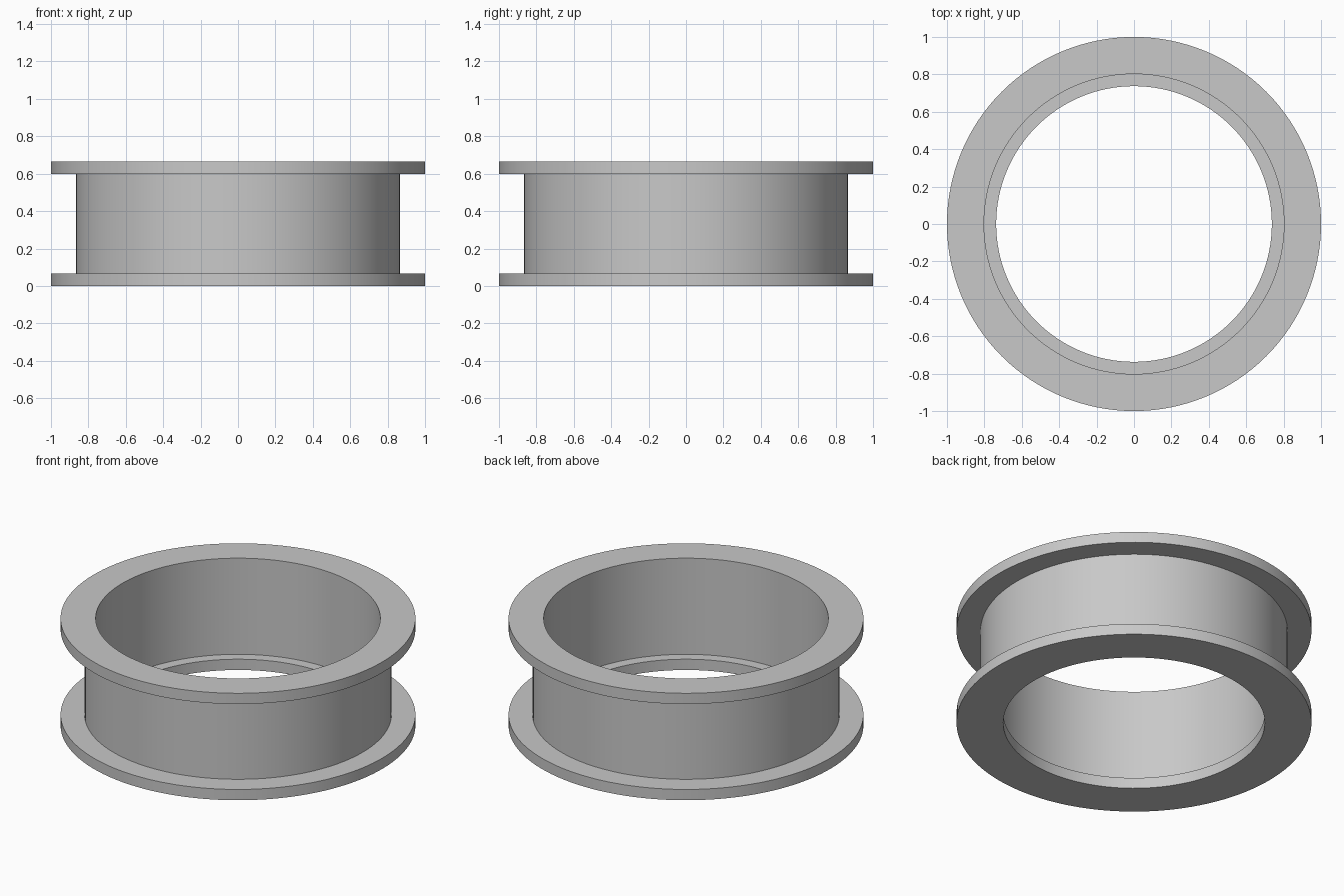
import bpy, bmesh, math
from mathutils import Matrix, Vector

cube = bpy.data.objects.get("Cube")
if cube:
    bpy.data.objects.remove(cube, do_unlink=True)

SEGMENTS = 128
HEIGHT = 0.665
FLANGE = 0.067      # flange thickness
OUTER, WALL = 1.0, 0.865
BORE, LIP = 0.802, 0.737

grey = bpy.data.materials.new("plain grey")
colour = (0.58, 0.58, 0.58, 1)
grey.use_nodes = True
grey.diffuse_color = colour
grey.node_tree.nodes["Principled BSDF"].inputs["Base Color"].default_value = colour


def lathe(name, profile):
    """Revolve a closed (radius, height) outline around the z axis."""
    bm = bmesh.new()
    verts = [bm.verts.new((r, 0, z)) for r, z in profile]
    edges = [bm.edges.new((v, verts[i - 1])) for i, v in enumerate(verts)]
    bmesh.ops.spin(bm, geom=verts + edges, axis=(0, 0, 1), cent=(0, 0, 0),
                   angle=math.tau, steps=SEGMENTS, use_merge=True)
    bmesh.ops.remove_doubles(bm, verts=bm.verts, dist=1e-5)
    bmesh.ops.recalc_face_normals(bm, faces=bm.faces)
    mesh = bpy.data.meshes.new(name)
    bm.to_mesh(mesh)
    bm.free()
    mesh.materials.append(grey)
    obj = bpy.data.objects.new(name, mesh)
    bpy.context.collection.objects.link(obj)
    bpy.ops.object.select_all(action='DESELECT')
    obj.select_set(True)
    bpy.context.view_layer.objects.active = obj
    bpy.ops.object.shade_smooth_by_angle(angle=math.radians(30))
    return obj


# One continuous ring: two flanges, recessed wall, bore with a lip at the base
lathe("flanged_ring", [
    (LIP, 0), (OUTER, 0), (OUTER, FLANGE),
    (WALL, FLANGE), (WALL, HEIGHT - FLANGE),
    (OUTER, HEIGHT - FLANGE), (OUTER, HEIGHT),
    (BORE, HEIGHT), (BORE, FLANGE), (LIP, FLANGE),
])
